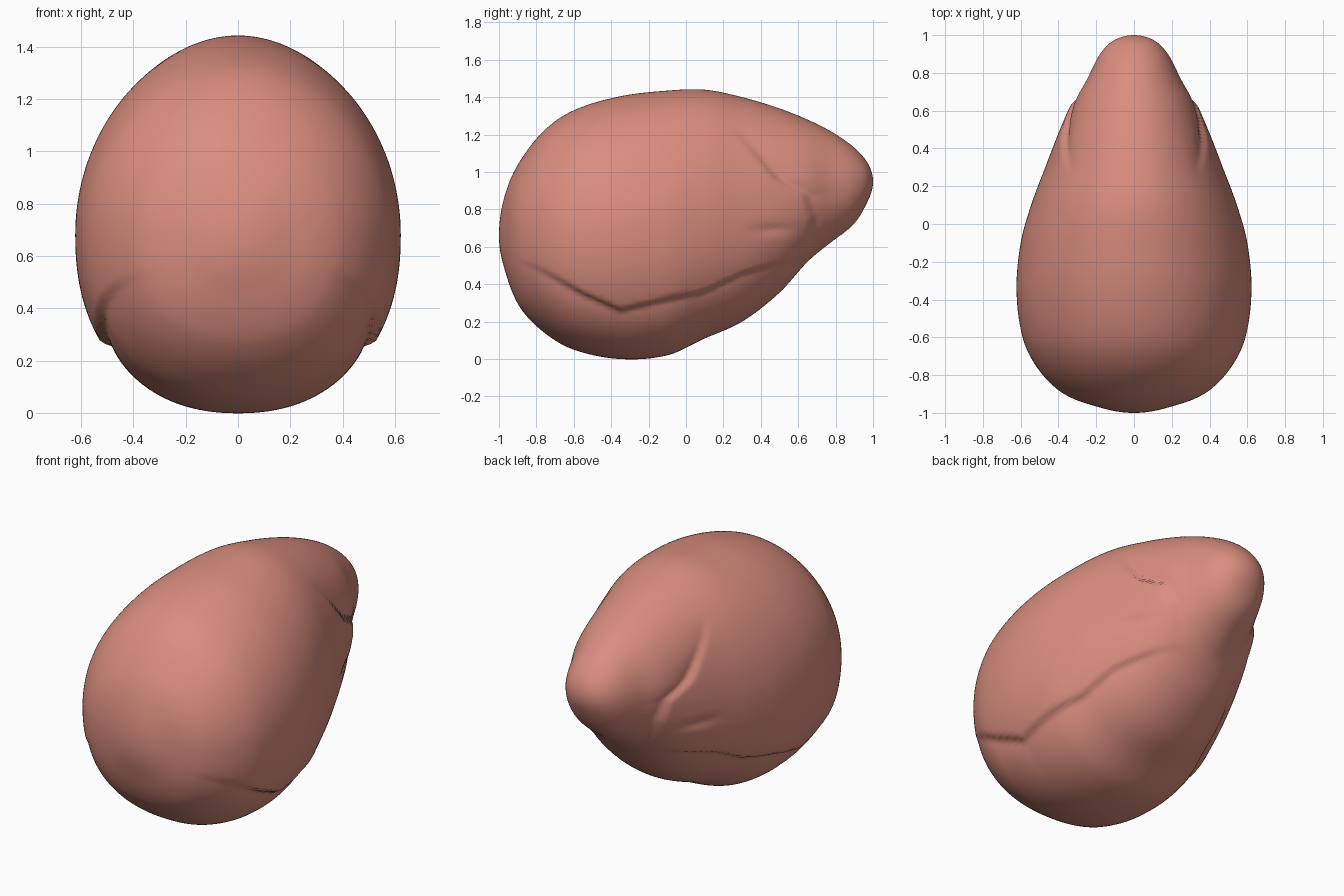
import bpy, bmesh, math

if "Cube" in bpy.data.objects:
    bpy.data.objects.remove(bpy.data.objects["Cube"])

# Profile rows along the length: y, half width, top z, bottom z, z of widest point
ROWS = [
    (-1.00, 0.000, 0.66, 0.66, 0.66), (-0.97, 0.185, 0.87, 0.48, 0.67),
    (-0.93, 0.310, 0.98, 0.36, 0.67), (-0.88, 0.400, 1.07, 0.265, 0.67),
    (-0.75, 0.520, 1.23, 0.135, 0.67), (-0.60, 0.590, 1.33, 0.05, 0.67),
    (-0.35, 0.622, 1.405, 0.00, 0.68), (-0.10, 0.600, 1.435, 0.02, 0.69),
    (0.10, 0.545, 1.44, 0.11, 0.71), (0.30, 0.470, 1.40, 0.20, 0.74),
    (0.50, 0.392, 1.34, 0.355, 0.80), (0.65, 0.325, 1.28, 0.52, 0.86),
    (0.77, 0.250, 1.22, 0.62, 0.90), (0.90, 0.180, 1.13, 0.725, 0.93),
    (0.97, 0.110, 1.05, 0.84, 0.945), (1.00, 0.000, 0.95, 0.95, 0.95),
]
# Raised side fold: lower edge (y, z) and front edge (z, y)
FOLD_LOW = [(-1.0, 0.60), (-0.75, 0.48), (-0.55, 0.36), (-0.35, 0.27), (-0.1, 0.33),
            (0.1, 0.37), (0.3, 0.47), (0.6, 0.55), (1.0, 0.6)]
FOLD_FRONT = [(0.0, 0.60), (0.55, 0.62), (0.75, 0.65), (0.88, 0.61), (0.96, 0.47),
              (1.2, 0.26), (1.5, 0.1)]


def lerp(points, x):
    for (x0, y0), (x1, y1) in zip(points, points[1:]):
        if x <= x1:
            return y0 + (y1 - y0) * max(0, (x - x0) / (x1 - x0))
    return points[-1][1]


PARAM = [math.acos(max(-1, min(1, -r[0]))) for r in ROWS]


def slope(k, c):
    a, b = max(k - 1, 0), min(k + 1, len(ROWS) - 1)
    return (ROWS[b][c] - ROWS[a][c]) / (PARAM[b] - PARAM[a])


def section(t):
    """Smooth (Hermite) interpolation of the profile rows."""
    k = 0
    while k < len(ROWS) - 2 and t > PARAM[k + 1]:
        k += 1
    h = PARAM[k + 1] - PARAM[k]
    u = (t - PARAM[k]) / h
    return [ROWS[k][c] * (2*u**3 - 3*u*u + 1) + slope(k, c) * h * (u**3 - 2*u*u + u)
            + ROWS[k + 1][c] * (3*u*u - 2*u**3) + slope(k + 1, c) * h * (u**3 - u*u)
            for c in range(1, 5)]


def sunken(d, width, reach):
    """0 inside the fold, 1 just outside its edge, fading away further out."""
    s = max(0, min(1, d / width))
    return s * s * (3 - 2 * s) * math.exp(-max(0, d - width) / reach)


def surface_point(t, a):
    y = -math.cos(t)
    w, top, bot, mid = section(t)
    ca, sa = math.cos(a), math.sin(a)
    n = 2.0 if sa > 0 else 2.25 - 0.2 * max(0, y)
    x = w * math.copysign(abs(ca) ** (2 / n), ca)
    z = mid + (top - mid if sa > 0 else mid - bot) * math.copysign(abs(sa) ** (2 / n), sa)
    # step down outside the side fold
    low = sunken(lerp(FOLD_LOW, y) - z, 0.035, 0.14) * min(1, max(0, (0.7 - y) * 4))
    low *= min(1, max(0, (y + 0.95) * 2.5))
    front = sunken(y - lerp(FOLD_FRONT, z), 0.05, 0.10)
    front *= min(1, max(0, (z - 0.45) * 6)) * min(1, max(0, (1.25 - z) * 4))
    pull = 1 - abs(ca) * max(0.055 * low, 0.075 * front)
    # small dent inside the fold, near its front corner
    dent = math.exp(-((y - 0.46) / 0.10) ** 2 - ((z - 0.69) / 0.025) ** 2)
    pull -= 0.035 * dent * abs(ca)
    return x * pull, y, mid + (z - mid) * pull


# Body: closed skin of rings from the blunt front to the narrow back tip
RINGS, SIDES = 150, 160
bm = bmesh.new()
first = bm.verts.new((0, -1, 0.66))
rings = [[bm.verts.new(surface_point(math.pi * i / RINGS, 2 * math.pi * j / SIDES))
          for j in range(SIDES)] for i in range(1, RINGS)]
last = bm.verts.new((0, 1, 0.95))
for j in range(SIDES):
    k = (j + 1) % SIDES
    bm.faces.new((first, rings[0][j], rings[0][k]))
    bm.faces.new((last, rings[-1][k], rings[-1][j]))
    for r0, r1 in zip(rings, rings[1:]):
        bm.faces.new((r0[j], r1[j], r1[k], r0[k]))
bmesh.ops.recalc_face_normals(bm, faces=bm.faces)
for f in bm.faces:
    f.smooth = True
mesh = bpy.data.meshes.new("body")
bm.to_mesh(mesh)
bm.free()

skin = bpy.data.materials.new("salmon pink")
skin.diffuse_color = (0.70, 0.27, 0.21, 1)
skin.use_nodes = True
skin.node_tree.nodes["Principled BSDF"].inputs["Base Color"].default_value = skin.diffuse_color
mesh.materials.append(skin)
body = bpy.data.objects.new("body", mesh)
bpy.context.collection.objects.link(body)
